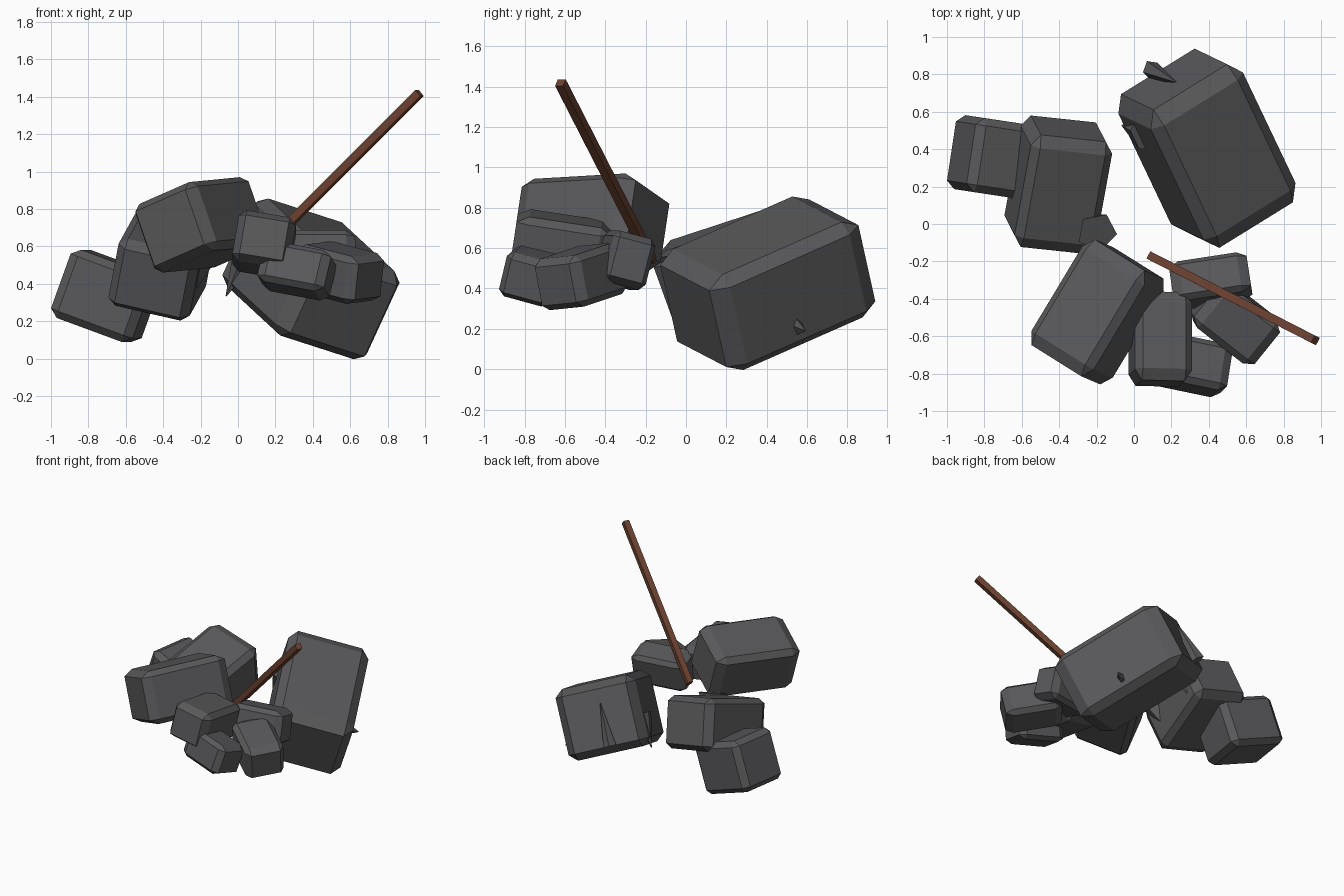
import bpy, bmesh
from mathutils import Vector, Matrix

if "Cube" in bpy.data.objects:
    bpy.data.objects.remove(bpy.data.objects["Cube"])


def material(name, color):
    m = bpy.data.materials.new(name)
    m.diffuse_color = (*color, 1)
    m.use_nodes = True
    m.node_tree.nodes["Principled BSDF"].inputs["Base Color"].default_value = m.diffuse_color
    return m


STONE = material("dark_stone", (0.10, 0.10, 0.105))
WOOD = material("brown_wood", (0.15, 0.055, 0.03))


def frame(center, along, across, half):
    """Matrix that scales by half sizes, aligns to two axes and moves."""
    a = Vector(along).normalized()
    b = Vector(across)
    b = (b - a * b.dot(a)).normalized()
    c = a.cross(b)
    rot = Matrix((a, b, c)).transposed().to_4x4()
    return Matrix.Translation(center) @ rot @ Matrix.Diagonal((*half, 1))


def finish(name, bm, matrix, mat):
    bm.transform(matrix)
    bmesh.ops.recalc_face_normals(bm, faces=bm.faces)
    mesh = bpy.data.meshes.new(name)
    bm.to_mesh(mesh)
    bm.free()
    mesh.materials.append(mat)
    ob = bpy.data.objects.new(name, mesh)
    bpy.context.collection.objects.link(ob)


def block(name, center, along, across, half, chamfer=0.2, mat=STONE):
    bm = bmesh.new()
    bmesh.ops.create_cube(bm, size=2)
    if chamfer:
        bmesh.ops.bevel(bm, geom=bm.edges[:], offset=chamfer, segments=1,
                        profile=0.5, affect='EDGES')
    finish(name, bm, frame(center, along, across, half), mat)


def shard(name, center, along, across, half):
    bm = bmesh.new()
    bmesh.ops.create_cone(bm, cap_ends=True, segments=5, radius1=1, radius2=0.05, depth=2)
    finish(name, bm, frame(center, along, across, half), STONE)


# Large boulder and the three heavy blocks on the left
BIG_L, BIG_W, BIG_H = (-.40, .84, .37), (.80, .53, -.25), (.41, -.20, .89)
block("large_boulder", (.39, .405, .426), BIG_L, BIG_W, (.44, .30, .265))
block("upper_boulder", (-.195, -.47, .715), (.514, .856, .05), (.81, -.47, .35), (.33, .209, .196))
block("middle_boulder", (-.405, .21, .50), (.17, .937, .307), (.957, -.16, -.24), (.32, .224, .193))
block("left_boulder", (-.705, .35, .335), (.93, -.14, -.343), (.15, .98, 0), (.235, .20, .194))

# Cluster of small stones at the front right
block("small_stone_top", (.14, -.615, .61), (0, -.98, .15), (.98, .02, -.17), (.24, .155, .14), .25)
block("small_stone_front", (.315, -.755, .47), (.96, -.2, -.18), (.15, .95, -.26), (.185, .13, .115), .25)
block("small_stone_right", (.54, -.52, .46), (.77, -.6, -.2), (.62, .77, .08), (.21, .145, .13), .25)
block("small_stone_back", (.41, -.305, .54), (.98, .15, 0), (-.15, .95, -.25), (.21, .11, .13), .25)

# Little shards sticking out of the boulders
shard("shard_side", (.59, .555, .21), BIG_L, BIG_H, (.05, .09, .07))
shard("shard_end", (.16, .79, .56), BIG_W, BIG_L, (.05, .06, .16))
shard("shard_inner", (-.01, .50, .45), BIG_L, BIG_W, (.10, .06, .13))
shard("shard_middle", (-.22, .0, .47), (.17, .94, .31), (.96, -.16, -.24), (.11, .11, .13))

# Wooden stick
p0, p1 = Vector((.09, -.172, .54)), Vector((.97, -.622, 1.42))
block("wooden_stick", (p0 + p1) / 2, p1 - p0, (.46, .89, 0),
      ((p1 - p0).length / 2, .022, .022), 0, WOOD)
